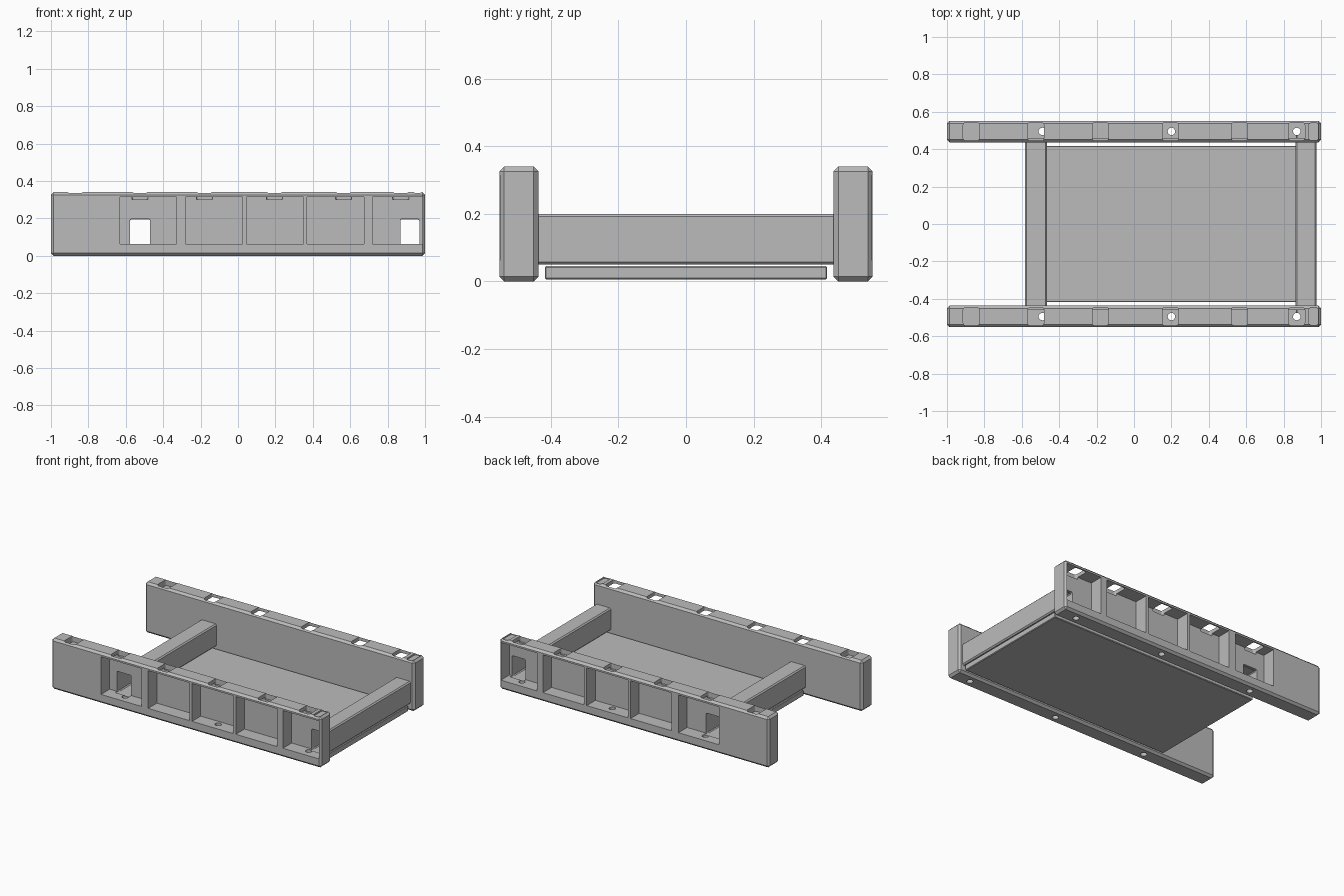
import bpy
import bmesh

if "Cube" in bpy.data.objects:
    bpy.data.objects.remove(bpy.data.objects["Cube"], do_unlink=True)

grey = bpy.data.materials.new("plain_grey")
grey.use_nodes = True
colour = (0.5, 0.5, 0.5, 1)
grey.diffuse_color = colour
grey.node_tree.nodes["Principled BSDF"].inputs["Base Color"].default_value = colour


def link(name, bm):
    bmesh.ops.recalc_face_normals(bm, faces=bm.faces)
    mesh = bpy.data.meshes.new(name)
    bm.to_mesh(mesh)
    bm.free()
    mesh.materials.append(grey)
    obj = bpy.data.objects.new(name, mesh)
    bpy.context.collection.objects.link(obj)
    return obj


def box(name, xs, ys, zs, bevel=0, axis=None, segments=1):
    """Box from ranges; bevels all edges, or only those along one axis."""
    bm = bmesh.new()
    bmesh.ops.create_cube(bm, size=1)
    for v in bm.verts:
        for i, (a, b) in enumerate((xs, ys, zs)):
            v.co[i] = (a + b) / 2 + v.co[i] * (b - a)
    if bevel:
        edges = [e for e in bm.edges if axis is None
                 or abs((e.verts[0].co - e.verts[1].co).normalized()[axis]) > 0.9]
        bmesh.ops.bevel(bm, geom=edges, offset=bevel, segments=segments,
                        profile=0.5, affect='EDGES')
    return link(name, bm)


def drill(x, y):
    bm = bmesh.new()
    bmesh.ops.create_cone(bm, cap_ends=True, segments=20, radius1=0.02,
                          radius2=0.02, depth=0.2)
    bmesh.ops.translate(bm, verts=bm.verts, vec=(x, y, 0))
    return link("cutter", bm)


def carve(obj, cutters):
    """Subtract every cutter, then discard the cutters."""
    for c in cutters:
        c.hide_render = True
        mod = obj.modifiers.new("cut", 'BOOLEAN')
        mod.operation = 'DIFFERENCE'
        mod.solver = 'EXACT'
        mod.object = c
    bpy.context.view_layer.update()
    graph = bpy.context.evaluated_depsgraph_get()
    mesh = bpy.data.meshes.new_from_object(obj.evaluated_get(graph))
    obj.modifiers.clear()
    obj.data = mesh
    for c in cutters:
        bpy.data.objects.remove(c, do_unlink=True)


BARS = {"rear_end_bar": (-0.582, -0.465), "fore_end_bar": (0.863, 0.975)}
RECESSES = [(-0.63, -0.33), (-0.28, 0.025), (0.045, 0.35), (0.37, 0.675), (0.72, 0.987)]
SLOTS = [-0.87, -0.525, -0.18, 0.195, 0.565, 0.87]
WALL = 0.005

# Side rails with outer recesses, top slots, screw holes and bar sockets
for name, s in (("front_rail", -1), ("back_rail", 1)):
    def side(a, b):
        return tuple(sorted((s * a, s * b)))

    rail = box(name, (-1, 1), side(0.437, 0.552), (0, 0.34), 0.014)
    cuts = [box("cutter", r, side(0.46, 0.6), (0.062, 0.315)) for r in RECESSES]
    cuts += [box("cutter", (x - 0.043, x + 0.043), side(0.446, 0.542), (0.3, 0.4),
                 0.012, 2, 3) for x in SLOTS]
    cuts.append(box("cutter", (0.936, 0.985), side(0.446, 0.542), (0.33, 0.4), 0.012, 2, 3))
    cuts += [drill(x, s * 0.495) for x in (-0.49, 0.2, 0.87)]
    cuts += [box("cutter", (a + WALL, b - WALL), side(0.4, 0.48), (0.056, 0.197),
                 0.008, 1, 2) for a, b in BARS.values()]
    carve(rail, cuts)

# Hollow cross bars, open at both ends into the rails
for name, (a, b) in BARS.items():
    bar = box(name, (a, b), (-0.445, 0.445), (0.05, 0.2), 0.008, 1)
    carve(bar, [box("cutter", (a + WALL, b - WALL), (-0.6, 0.6),
                    (0.05 + WALL, 0.2 - WALL), 0.006, 1)])

# Floor plate under the bars
box("floor_plate", (-0.58, 0.97), (-0.418, 0.418), (0.006, 0.045), 0.004)
